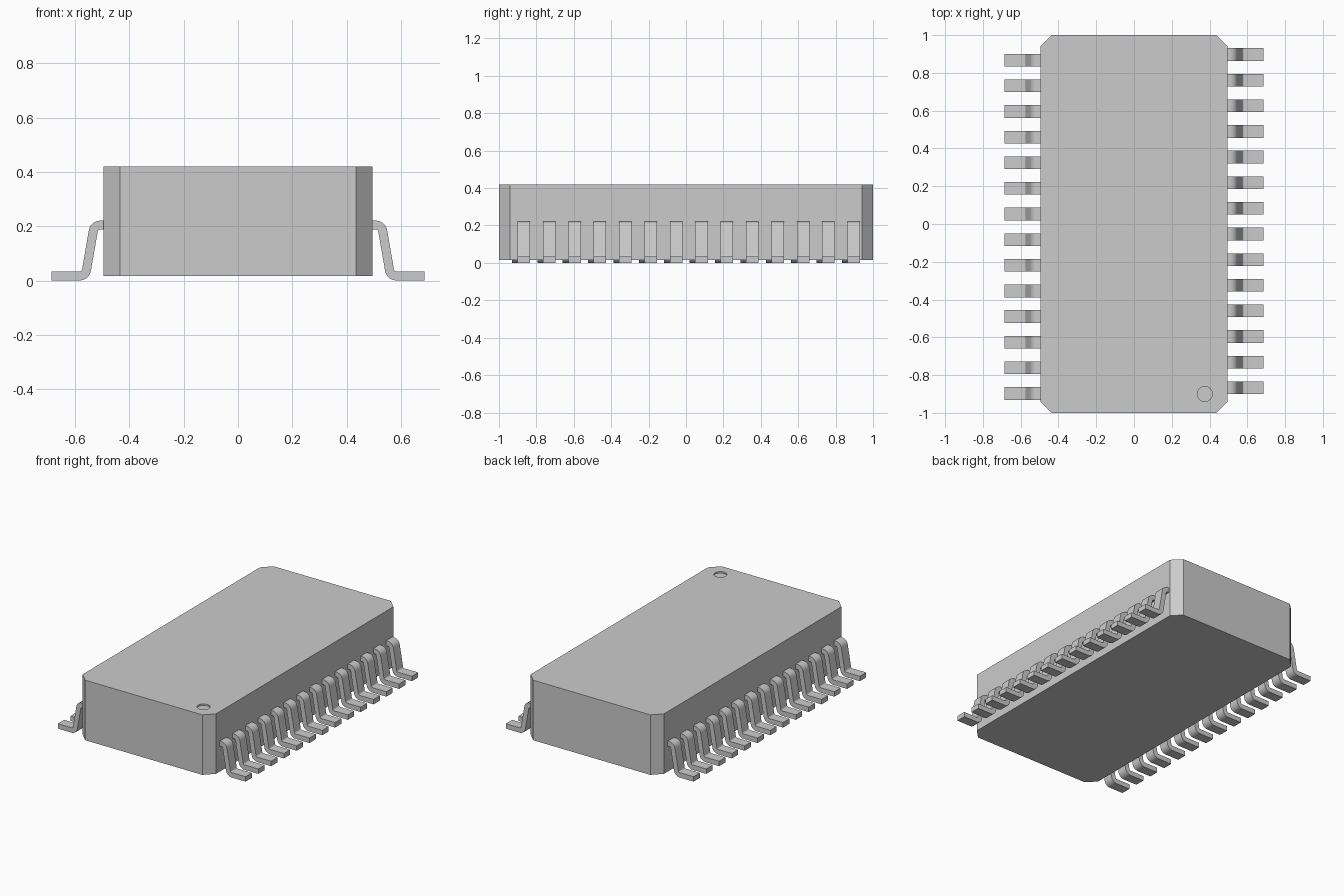
import bpy
import bmesh
import math
from mathutils import Vector

if "Cube" in bpy.data.objects:
    bpy.data.objects.remove(bpy.data.objects["Cube"], do_unlink=True)

# One plain grey for everything
GREY = (0.6, 0.6, 0.6, 1.0)
grey = bpy.data.materials.new("plain grey")
grey.use_nodes = True
grey.diffuse_color = GREY
grey.node_tree.nodes["Principled BSDF"].inputs["Base Color"].default_value = GREY


def prism_mesh(name, outline, depth):
    """Extrude a closed 3D outline along the depth vector."""
    bm = bmesh.new()
    face = bm.faces.new([bm.verts.new(p) for p in outline])
    ext = bmesh.ops.extrude_face_region(bm, geom=[face])
    moved = [g for g in ext["geom"] if isinstance(g, bmesh.types.BMVert)]
    bmesh.ops.translate(bm, verts=moved, vec=depth)
    bmesh.ops.recalc_face_normals(bm, faces=bm.faces)
    mesh = bpy.data.meshes.new(name)
    bm.to_mesh(mesh)
    bm.free()
    mesh.materials.append(grey)
    return mesh


def add_object(name, mesh):
    ob = bpy.data.objects.new(name, mesh)
    bpy.context.collection.objects.link(ob)
    return ob


def fillet_path(points, radius, steps):
    """Round the inner corners of a 2D polyline with arcs."""
    pts = [Vector(p) for p in points]
    path = [pts[0]]
    for a, b, c in zip(pts, pts[1:], pts[2:]):
        u, v = (a - b).normalized(), (c - b).normalized()
        half = u.angle(v) / 2
        centre = b + (u + v).normalized() * (radius / math.sin(half))
        start = b + u * (radius / math.tan(half)) - centre
        sweep = math.pi - 2 * half
        turn = 1 if (b - a).x * (c - b).y - (b - a).y * (c - b).x > 0 else -1
        for i in range(steps + 1):
            t = turn * sweep * i / steps
            path.append(centre + Vector((
                start.x * math.cos(t) - start.y * math.sin(t),
                start.x * math.sin(t) + start.y * math.cos(t))))
    return path + [pts[-1]]


def thicken(path, thickness):
    """Turn a 2D path into a closed strip outline."""
    left, right = [], []
    for i, p in enumerate(path):
        d = (path[min(i + 1, len(path) - 1)] - path[max(i - 1, 0)]).normalized()
        if i in (0, len(path) - 1):
            d = Vector((1, 0))
        n = Vector((-d.y, d.x)) * thickness / 2
        left.append(p + n)
        right.append(p - n)
    return left + right[::-1]


# Package body: block with chamfered upright corners
X, Y, CUT, BASE, TOP = 0.495, 1.0, 0.06, 0.016, 0.419
body_outline = [(X, -Y + CUT), (X, Y - CUT), (X - CUT, Y), (-X + CUT, Y),
                (-X, Y - CUT), (-X, -Y + CUT), (-X + CUT, -Y), (X - CUT, -Y)]
body = add_object("body", prism_mesh(
    "body", [(x, y, BASE) for x, y in body_outline], (0, 0, TOP - BASE)))

# Shallow round orientation mark sunk into the top
ring = [(0.375 + 0.04 * math.cos(i * math.tau / 32),
         -0.90 + 0.04 * math.sin(i * math.tau / 32), TOP - 0.01) for i in range(32)]
cutter = add_object("mark_cutter", prism_mesh("mark_cutter", ring, (0, 0, 0.05)))
cutter.hide_render = True
cut = body.modifiers.new("mark", 'BOOLEAN')
cut.operation = 'DIFFERENCE'
cut.solver = 'EXACT'
cut.object = cutter
bpy.context.view_layer.objects.active = body
bpy.ops.object.modifier_apply(modifier=cut.name)
bpy.data.objects.remove(cutter, do_unlink=True)

# Gull-wing pin: bent strip profile with rounded bends
PIN_W, PITCH, COUNT = 0.067, 0.1357, 14
centre_line = [(0.48, 0.204), (0.529, 0.204), (0.5615, 0.0165), (0.6865, 0.0165)]
profile = thicken(fillet_path(centre_line, 0.026, 6), 0.033)
pin_mesh = prism_mesh("pin", [(p.x, -PIN_W / 2, p.y) for p in profile], (0, PIN_W, 0))
pin_mesh.shade_smooth()
pin_mesh.set_sharp_from_angle(angle=math.radians(30))

# Two staggered rows, the second being the first turned half a circle
for side, turn in (("left", 0.0), ("right", math.pi)):
    for i in range(COUNT):
        y = -0.867 + i * PITCH
        pin = add_object(f"{side}_pin_{i + 1:02d}", pin_mesh)
        pin.location = (0, y if turn == 0 else -y, 0)
        pin.rotation_euler = (0, 0, turn)
